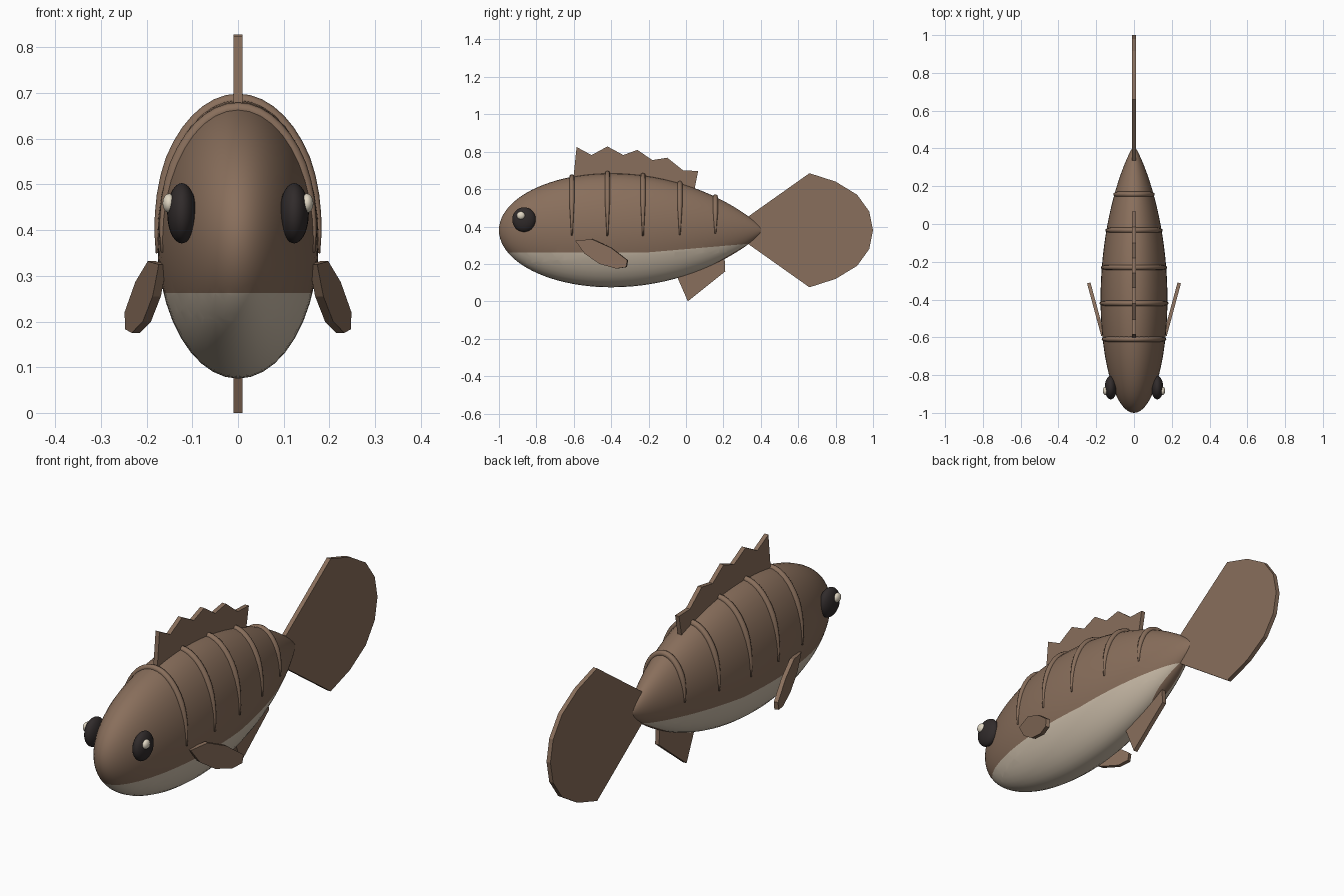
import bpy
import bmesh
from math import sin, cos, pi, sqrt
from mathutils import Vector

cube = bpy.data.objects.get("Cube")
if cube:
    bpy.data.objects.remove(cube, do_unlink=True)


def material(name, colour):
    m = bpy.data.materials.new(name)
    m.use_nodes = True
    m.diffuse_color = (*colour, 1)
    node = next(n for n in m.node_tree.nodes if n.type == "BSDF_PRINCIPLED")
    node.inputs["Base Color"].default_value = (*colour, 1)
    return m


BROWN = material("brown skin", (0.25, 0.158, 0.106))
CREAM = material("cream belly", (0.6, 0.51, 0.4))
DARK = material("dark eye", (0.03, 0.024, 0.024))
GLINT = material("eye highlight", (0.75, 0.68, 0.55))

MID_Y, MID_Z = -0.4, 0.38
WIDTH, HEIGHT = 0.177, 0.305


def finish(name, bm, materials, smooth=False):
    bmesh.ops.recalc_face_normals(bm, faces=bm.faces)
    mesh = bpy.data.meshes.new(name)
    bm.to_mesh(mesh)
    bm.free()
    for m in materials:
        mesh.materials.append(m)
    for p in mesh.polygons:
        p.use_smooth = smooth
    obj = bpy.data.objects.new(name, mesh)
    bpy.context.collection.objects.link(obj)
    return obj


def girth(y):
    """Relative body size at a point along its length."""
    if y < MID_Y:
        return sqrt(max(0, 1 - ((MID_Y - y) / 0.6) ** 2))
    return max(0, 1 - ((y - MID_Y) / 0.815) ** 2) ** 0.85


def skin(y, angle, grow=0):
    g = girth(y)
    return Vector(((g * WIDTH + grow) * cos(angle), y,
                   MID_Z + (g * HEIGHT + grow) * sin(angle)))


def loft(bm, rings):
    loops = [[bm.verts.new(p) for p in ring] for ring in rings]
    for a, b in zip(loops, loops[1:]):
        for i in range(len(a)):
            j = (i + 1) % len(a)
            bm.faces.new((a[i], a[j], b[j], b[i]))
    return loops


# Body, with the belly cut in along flat planes
bm = bmesh.new()
SIDES, STEPS = 40, 44
rings = []
for s in range(STEPS + 1):
    c = -cos(pi * s / STEPS)
    y = MID_Y + c * (0.6 if c < 0 else 0.815)
    rings.append([skin(y, 2 * pi * k / SIDES) for k in range(SIDES)])
loft(bm, rings)
bmesh.ops.remove_doubles(bm, verts=bm.verts, dist=0.0005)
belly_planes = [
    (Vector((0, -0.2, 0.262)), Vector((0, 0, 1))),
    (Vector((0, -0.2, 0.262)), Vector((0, -0.086, 1))),
    (Vector((0, 0.2, 0.23)), Vector((0, 1, -1.7))),
]
for point, normal in belly_planes:
    bmesh.ops.bisect_plane(bm, geom=bm.verts[:] + bm.edges[:] + bm.faces[:],
                           plane_co=point, plane_no=normal, dist=0.0001)
for f in bm.faces:
    c = f.calc_center_median()
    flat, rising, end = [(c - p).dot(n) < 0 for p, n in belly_planes]
    f.material_index = int((flat or rising) and end)
finish("body", bm, [BROWN, CREAM], True)

# Raised bands over the back, tapering into the flanks
for number, y in enumerate((-0.61, -0.42, -0.23, -0.033, 0.157)):
    bm = bmesh.new()
    rings = []
    for s in range(25):
        t = s / 24
        a = -0.1 + (pi + 0.2) * t
        r = 0.004 + 0.01 * min(1, 5 * min(t, 1 - t))
        centre = skin(y, a)
        out = Vector((cos(a), 0, sin(a)))
        rings.append([centre + r * (cos(k * pi / 4) * out
                                    + Vector((0, sin(k * pi / 4), 0)))
                      for k in range(8)])
    loops = loft(bm, rings)
    for end in (loops[0], loops[-1]):
        bm.faces.new(end)
    finish(f"back_band_{number + 1}", bm, [BROWN], True)


def fin(name, outline, place, offset):
    """Flat plate from a (y, z) outline."""
    bm = bmesh.new()
    a = [bm.verts.new(place(y, z) - offset) for y, z in outline]
    b = [bm.verts.new(place(y, z) + offset) for y, z in outline]
    bm.faces.new(a)
    bm.faces.new(b[::-1])
    for i in range(len(a)):
        j = (i + 1) % len(a)
        bm.faces.new((a[i], b[i], b[j], a[j]))
    finish(name, bm, [BROWN])


def upright(y, z):
    return Vector((0, y, z))


half = Vector((0.01, 0, 0))

# Fins along the centre line
fin("dorsal_fin", [(-0.605, 0.63), (-0.585, 0.825), (-0.505, 0.782),
                   (-0.42, 0.828), (-0.335, 0.782), (-0.26, 0.81),
                   (-0.18, 0.755), (-0.1, 0.768), (-0.015, 0.7),
                   (0.065, 0.697), (0.04, 0.57), (-0.3, 0.62)], upright, half)
upper = [(0.335, 0.455), (0.66, 0.685), (0.8, 0.64), (0.915, 0.57), (0.98, 0.48)]
lower = [(y, 2 * MID_Z - z) for y, z in reversed(upper)]
fin("tail_fin", upper + [(1, MID_Z)] + lower, upright, half)
fin("anal_fin", [(-0.06, 0.16), (0.01, 0), (0.21, 0.16), (0.205, 0.26)],
    upright, half)

# Paired side fins and eyes
pectoral = [(-0.59, 0.325), (-0.5, 0.332), (-0.4, 0.287), (-0.312, 0.22),
            (-0.318, 0.183), (-0.37, 0.175), (-0.46, 0.2), (-0.54, 0.255)]


def ball(name, centre, scale, mat):
    bm = bmesh.new()
    bmesh.ops.create_uvsphere(bm, u_segments=24, v_segments=14, radius=1)
    for v in bm.verts:
        v.co = Vector(centre) + Vector(x * s for x, s in zip(v.co, scale))
    finish(name, bm, [mat], True)


for side, sign in (("left", 1), ("right", -1)):
    fin(f"{side}_pectoral_fin", pectoral,
        lambda y, z: Vector((sign * (0.24 + 0.27 * (y + 0.31)), y, z)),
        Vector((sign * 0.009, -0.0025, 0)))
    ball(f"{side}_eye", (sign * 0.123, -0.866, 0.437), (0.032, 0.063, 0.066), DARK)
    ball(f"{side}_eye_highlight", (sign * 0.151, -0.883, 0.459),
         (0.014, 0.022, 0.021), GLINT)
